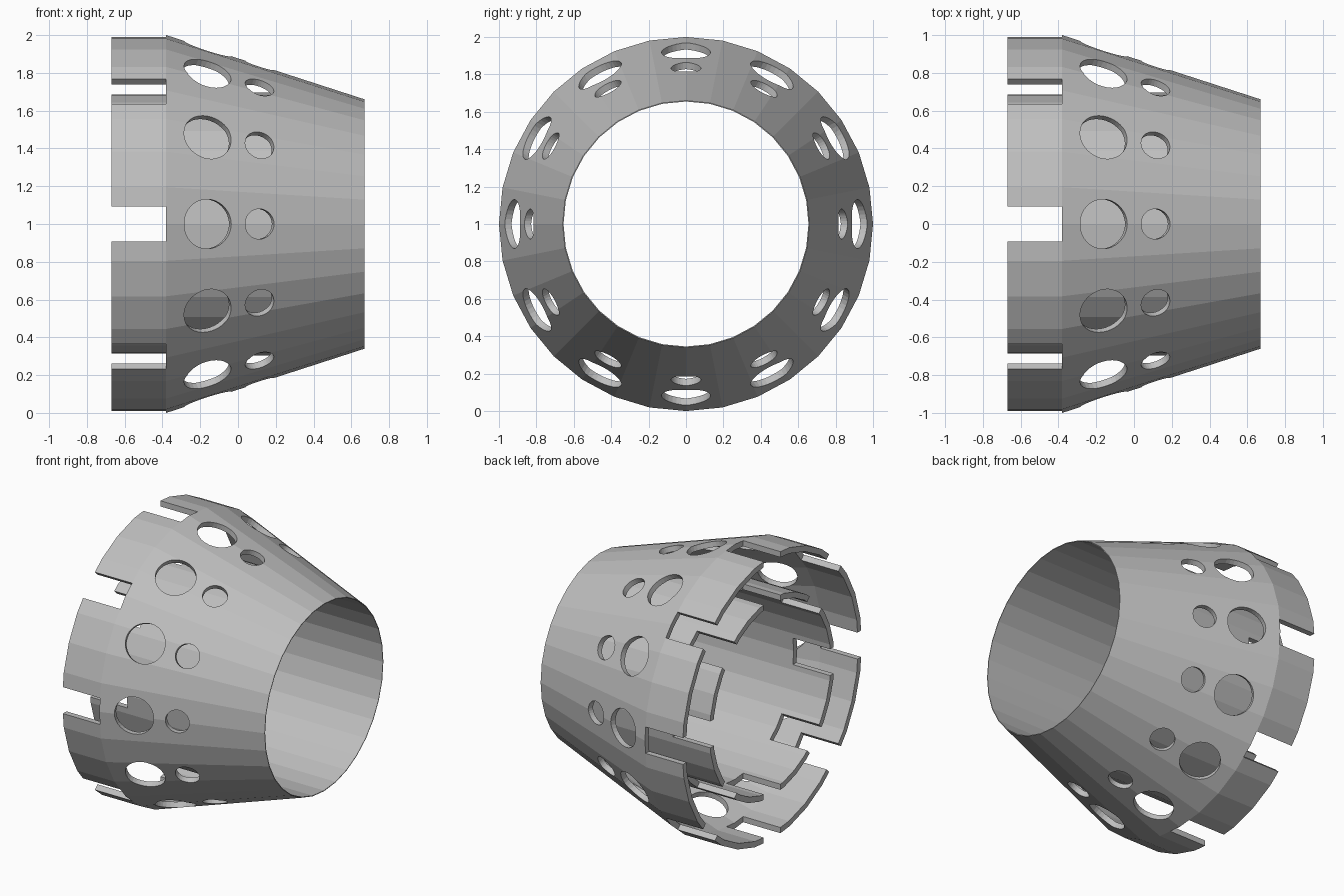
import bpy, bmesh, math
from mathutils import Matrix

cube = bpy.data.objects.get("Cube")
if cube:
    bpy.data.objects.remove(cube, do_unlink=True)

SIDES = 32
HALF = 0.67            # half length along x
SHOULDER = -0.38       # where the straight rim turns into the taper
WALL = 0.04
BORE = 0.655           # inner sleeve radius
SLOPE = (0.66 - 1) / (HALF - SHOULDER)


def taper(x):
    return 1 + SLOPE * (x - SHOULDER)


def finish(name, bm):
    bmesh.ops.recalc_face_normals(bm, faces=bm.faces)
    mesh = bpy.data.meshes.new(name)
    bm.to_mesh(mesh)
    bm.free()
    ob = bpy.data.objects.new(name, mesh)
    bpy.context.collection.objects.link(ob)
    return ob


def cut(target, cutter):
    cutter.hide_render = True
    mod = target.modifiers.new(cutter.name, 'BOOLEAN')
    mod.operation = 'DIFFERENCE'
    mod.solver = 'EXACT'
    mod.object = cutter
    bpy.context.view_layer.objects.active = target
    bpy.ops.object.modifier_apply(modifier=mod.name)
    bpy.data.objects.remove(cutter, do_unlink=True)


# Double-walled body: tapered outer shell joined to a straight inner sleeve
sleeve = BORE + WALL
meet = SHOULDER + (sleeve - (1 - WALL)) / SLOPE
profile = [(-HALF, 1), (SHOULDER, 1), (HALF, taper(HALF)), (HALF, BORE),
           (-HALF, BORE), (-HALF, sleeve), (meet, sleeve),
           (SHOULDER, 1 - WALL), (-HALF, 1 - WALL)]
bm = bmesh.new()
ring = [bm.verts.new((x, 0, r)) for x, r in profile]
edges = [bm.edges.new((a, b)) for a, b in zip(ring, ring[1:] + ring[:1])]
bmesh.ops.spin(bm, geom=ring + edges, cent=(0, 0, 0), axis=(1, 0, 0),
               angle=math.tau, steps=SIDES, use_duplicate=False)
bmesh.ops.remove_doubles(bm, verts=bm.verts, dist=0.0005)
body = finish("double_wall_body", bm)

# Eight slots through both walls at the wide end
bm = bmesh.new()
for i in range(8):
    place = (Matrix.Rotation(math.tau * i / 8, 4, 'X')
             @ Matrix.Translation((SHOULDER - 0.25, 0, 0.85))
             @ Matrix.Diagonal((0.5, 0.186, 0.7, 1)))
    bmesh.ops.create_cube(bm, size=1, matrix=place)
cut(body, finish("slot_cutter", bm))

# Two rows of twelve round holes, square to the tapered shell
bm = bmesh.new()
tilt = Matrix.Rotation(math.atan(-SLOPE), 4, 'Y')
for x, radius in ((-0.16, 0.131), (0.115, 0.08)):
    for i in range(12):
        place = (Matrix.Rotation(math.tau * i / 12, 4, 'X')
                 @ Matrix.Translation((x, 0, taper(x))) @ tilt)
        bmesh.ops.create_cone(bm, cap_ends=True, segments=32, radius1=radius,
                              radius2=radius, depth=0.16, matrix=place)
cut(body, finish("hole_cutter", bm))

# Stand the body on the ground
body.data.transform(Matrix.Translation((0, 0, 1)))

# Plain grey material
grey = bpy.data.materials.new("plain_grey")
grey.use_nodes = True
colour = (0.52, 0.52, 0.52, 1)
grey.diffuse_color = colour
grey.node_tree.nodes["Principled BSDF"].inputs["Base Color"].default_value = colour
body.data.materials.clear()
body.data.materials.append(grey)
for face in body.data.polygons:
    face.material_index = 0
    face.use_smooth = False
